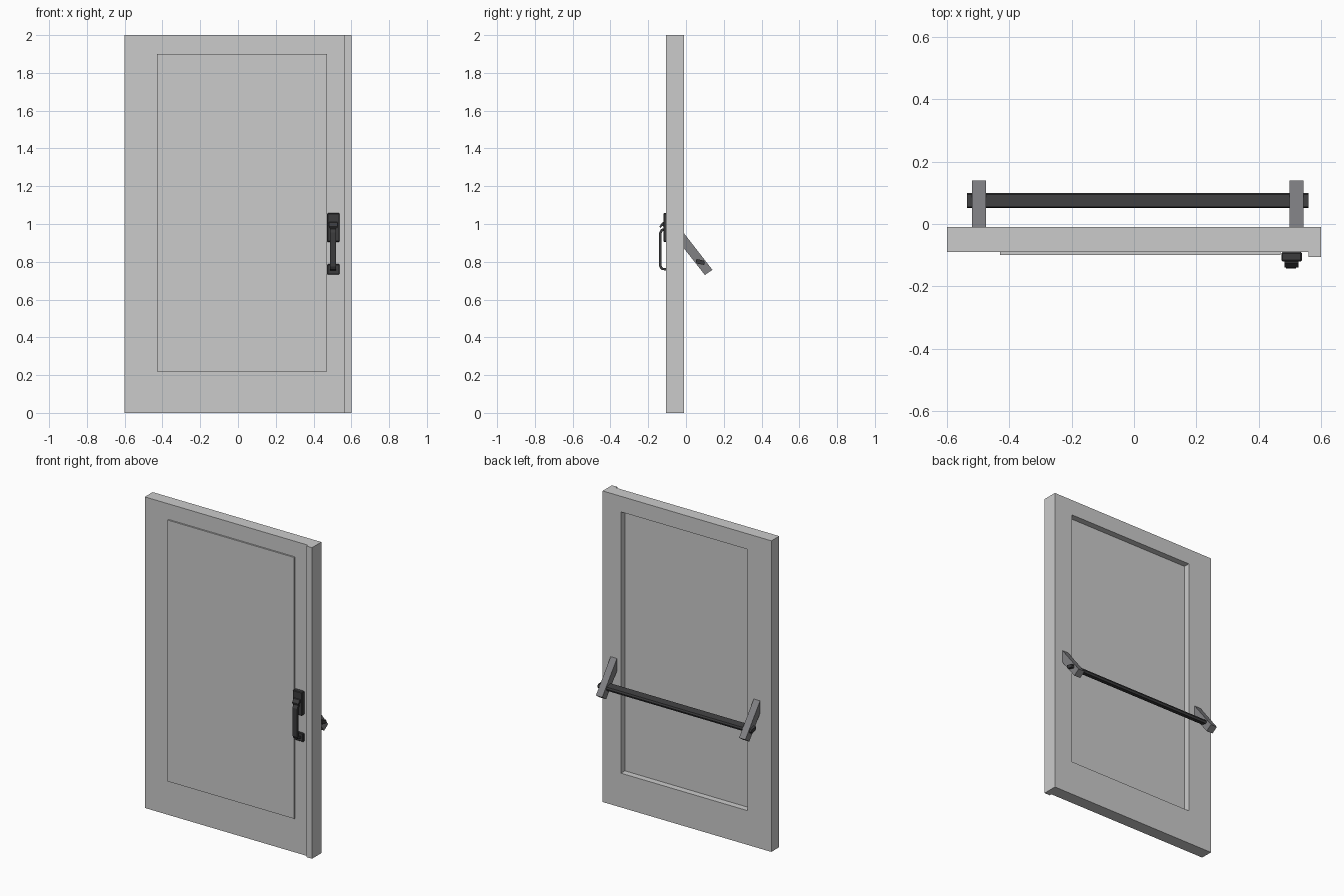
import bpy, bmesh

if "Cube" in bpy.data.objects:
    bpy.data.objects.remove(bpy.data.objects["Cube"])

def material(name, v):
    m = bpy.data.materials.new(name)
    m.diffuse_color = (v, v, v * 1.05, 1)
    m.use_nodes = True
    m.node_tree.nodes["Principled BSDF"].inputs["Base Color"].default_value = m.diffuse_color
    return m

dark = material("dark_metal", 0.045)
steel = material("arm_metal", 0.22)

def finish(name, bm, mat=None):
    bmesh.ops.recalc_face_normals(bm, faces=bm.faces)
    me = bpy.data.meshes.new(name)
    bm.to_mesh(me)
    bm.free()
    ob = bpy.data.objects.new(name, me)
    bpy.context.collection.objects.link(ob)
    if mat:
        me.materials.append(mat)
    return ob

def prism(name, x0, x1, profile, mat=None, bevel=0):
    """Extrude a (y, z) outline from x0 to x1."""
    bm = bmesh.new()
    face = bm.faces.new([bm.verts.new((x0, y, z)) for y, z in profile])
    ext = bmesh.ops.extrude_face_region(bm, geom=[face])["geom"]
    bmesh.ops.translate(bm, vec=(x1 - x0, 0, 0),
                        verts=[v for v in ext if isinstance(v, bmesh.types.BMVert)])
    ob = finish(name, bm, mat)
    if bevel:
        mod = ob.modifiers.new("chamfer", 'BEVEL')
        mod.width, mod.segments = bevel, 1
    return ob

def box(name, x0, x1, y0, y1, z0, z1, mat=None, bevel=0):
    return prism(name, x0, x1, [(y0, z0), (y1, z0), (y1, z1), (y0, z1)], mat, bevel)

# Door leaf: rectangular ring around the panel opening
bm = bmesh.new()
outer, inner = (-0.6, 0.6, 0, 2), (-0.43, 0.47, 0.22, 1.9)
rings = []
for (x0, x1, z0, z1), y in ((outer, -0.09), (outer, -0.01), (inner, -0.01), (inner, -0.09)):
    rings.append([bm.verts.new((x, y, z)) for x, z in ((x0, z0), (x1, z0), (x1, z1), (x0, z1))])
for i in range(4):
    a, b = rings[i], rings[(i + 1) % 4]
    for j in range(4):
        k = (j + 1) % 4
        bm.faces.new((a[j], a[k], b[k], b[j]))
finish("door_frame", bm)

# Inset panel (proud at the front, recessed at the back) and overlapping edge strip
box("door_panel", -0.43, 0.47, -0.10, -0.05, 0.22, 1.9)
box("edge_strip", 0.56, 0.6, -0.105, -0.01, 0, 2)

# Push bar with its two slanted arms
for side, x in (("left", -0.52), ("right", 0.498)):
    prism("push_arm_" + side, x, x + 0.045,
          [(-0.01, 0.95), (-0.01, 0.87), (0.10, 0.73), (0.14, 0.757)], steel)
prism("push_bar", -0.535, 0.56,
      [(0.055, 0.815), (0.052, 0.797), (0.062, 0.79), (0.095, 0.783),
       (0.10, 0.795), (0.095, 0.806)], dark)

# Front pull handle: back plates, thumb latch, bent grip
box("upper_plate", 0.472, 0.538, -0.12, -0.09, 0.905, 1.057, dark, 0.004)
box("lower_plate", 0.472, 0.538, -0.105, -0.09, 0.732, 0.787, dark, 0.004)
prism("thumb_latch", 0.483, 0.527,
      [(-0.115, 1.012), (-0.126, 1.008), (-0.14, 0.988), (-0.138, 0.978),
       (-0.124, 0.99), (-0.115, 0.985)], dark)
prism("pull_grip", 0.487, 0.52,
      [(-0.115, 0.978), (-0.132, 0.974), (-0.142, 0.955), (-0.142, 0.775),
       (-0.132, 0.758), (-0.10, 0.752), (-0.10, 0.765), (-0.122, 0.768),
       (-0.13, 0.78), (-0.13, 0.95), (-0.124, 0.962), (-0.115, 0.965)], dark)
